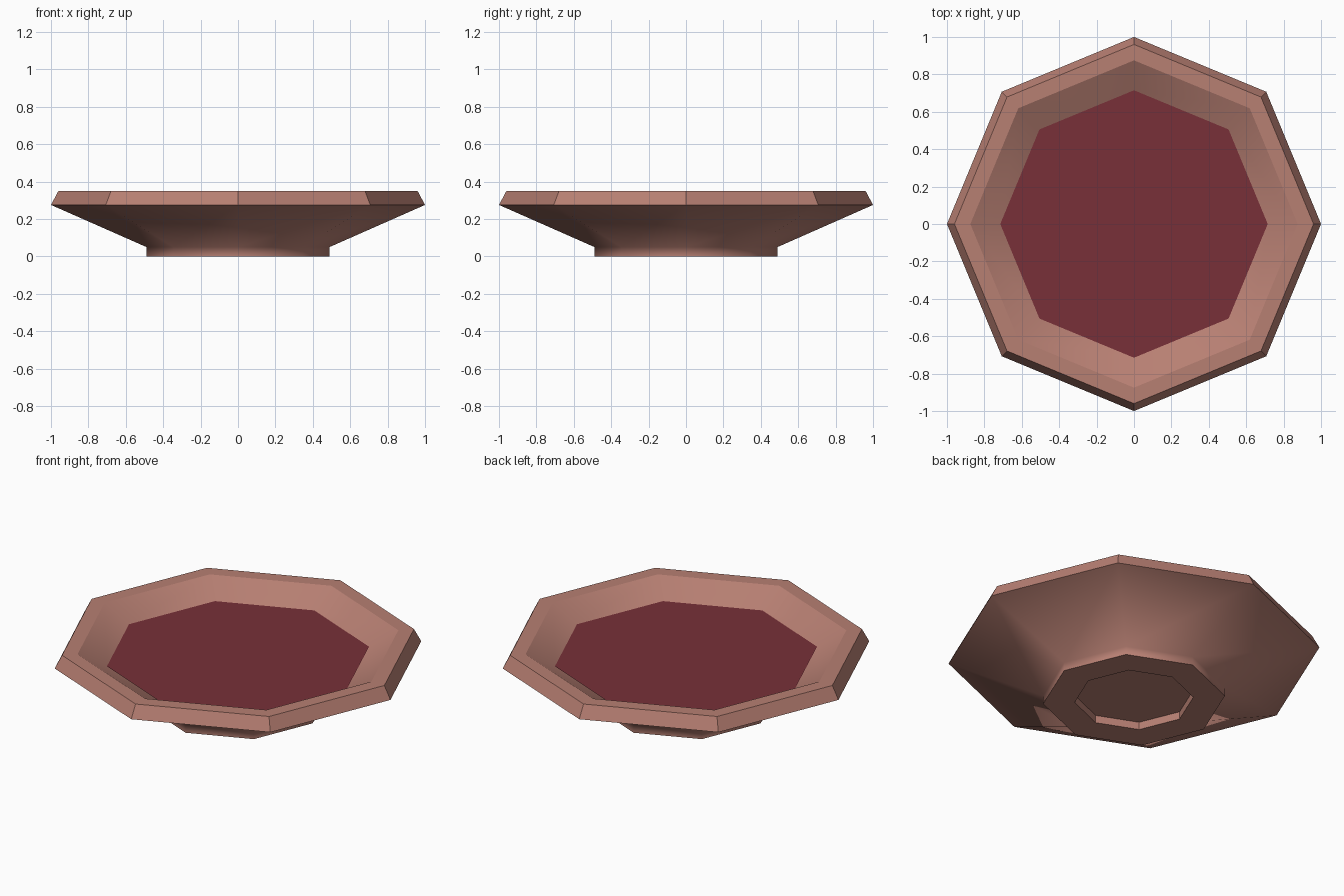
import bpy, bmesh, math

if "Cube" in bpy.data.objects:
    bpy.data.objects.remove(bpy.data.objects["Cube"])

SIDES = 8


def material(name, rgb):
    m = bpy.data.materials.new(name)
    m.diffuse_color = (*rgb, 1.0)
    m.use_nodes = True
    m.node_tree.nodes["Principled BSDF"].inputs["Base Color"].default_value = m.diffuse_color
    return m


def lathe(name, profile, mat):
    """Revolve (radius, z, sharp ring, smooth band above) into an octagonal solid."""
    bm = bmesh.new()
    rings = []
    for r, z, _, _ in profile:
        rings.append([bm.verts.new((r * math.cos(2 * math.pi * i / SIDES),
                                    r * math.sin(2 * math.pi * i / SIDES), z))
                      for i in range(SIDES)])
    for k in range(len(rings) - 1):
        a, b = rings[k], rings[k + 1]
        for i in range(SIDES):
            j = (i + 1) % SIDES
            f = bm.faces.new((a[i], a[j], b[j], b[i]))
            f.smooth = profile[k][3]
    # close both ends
    bm.faces.new(rings[0][::-1])
    bm.faces.new(rings[-1])
    # crisp rings
    for ring, p in zip(rings, profile):
        if p[2]:
            for i in range(SIDES):
                e = bm.edges.get((ring[i], ring[(i + 1) % SIDES]))
                e.smooth = False
    bmesh.ops.recalc_face_normals(bm, faces=bm.faces)
    me = bpy.data.meshes.new(name)
    bm.to_mesh(me)
    bm.free()
    me.materials.append(mat)
    ob = bpy.data.objects.new(name, me)
    bpy.context.collection.objects.link(ob)
    return ob


clay = material("clay pink", (0.477, 0.214, 0.171))
red = material("deep red", (0.188, 0.030, 0.040))

# bowl: foot recess, foot, underside, rim, inner wall, floor
lathe("bowl", [
    (0.32, 0.045, True, False),
    (0.32, 0.0, True, False),
    (0.49, 0.0, True, True),
    (0.49, 0.05, False, True),
    (1.0, 0.275, True, False),
    (0.96, 0.35, True, False),
    (0.875, 0.35, True, True),
    (0.715, 0.262, False, True),
    (0.48, 0.13, False, True),
], clay)

# flat filling
lathe("filling", [
    (0.705, 0.258, True, False),
    (0.715, 0.265, True, False),
], red)
